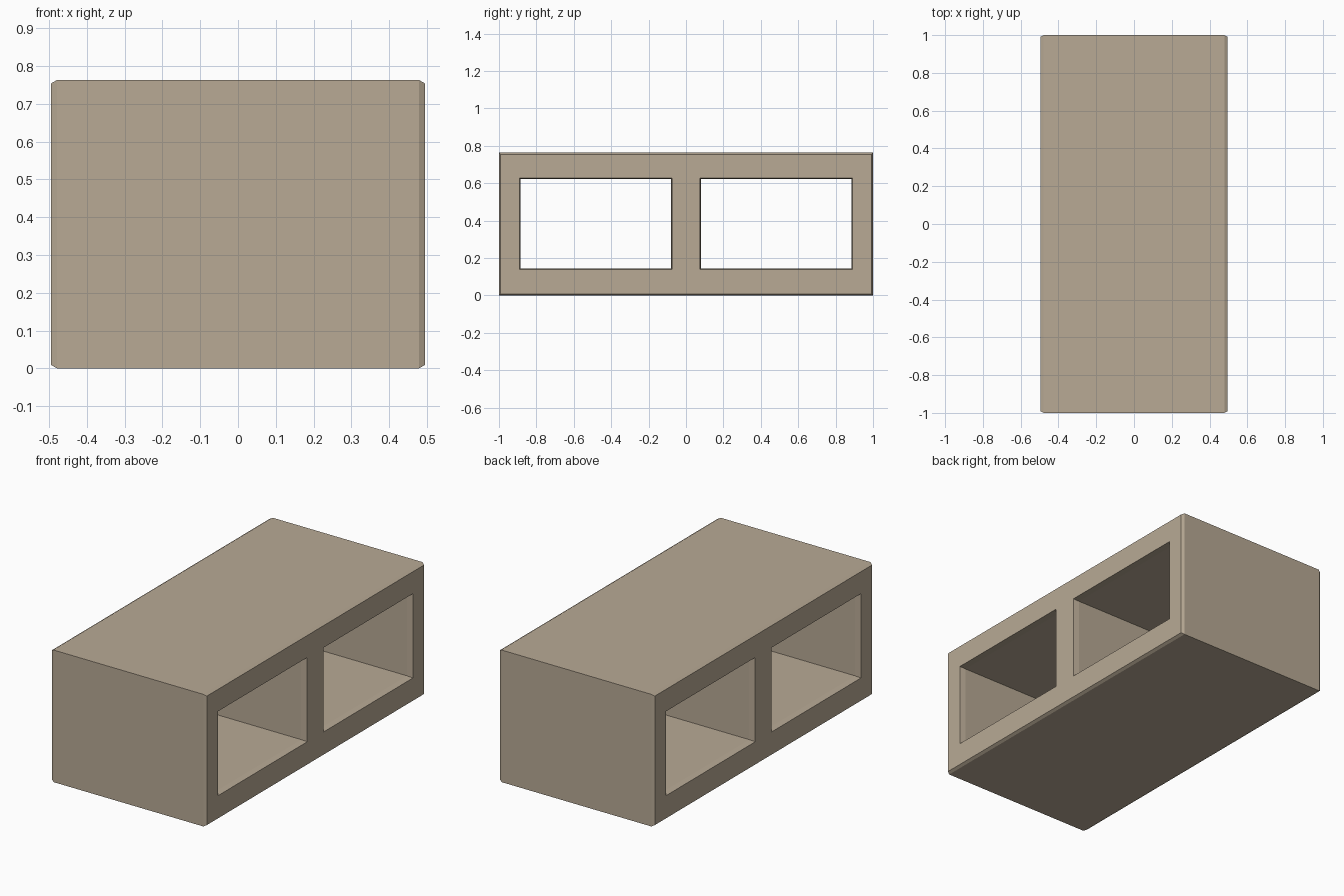
import bpy, bmesh

if "Cube" in bpy.data.objects:
    bpy.data.objects.remove(bpy.data.objects["Cube"])

HX, HY, H = 0.495, 1.0, 0.763

mat = bpy.data.materials.new("tan concrete")
mat.diffuse_color = (0.48, 0.40, 0.30, 1)
mat.use_nodes = True
mat.node_tree.nodes["Principled BSDF"].inputs["Base Color"].default_value = mat.diffuse_color

bm = bmesh.new()


def rect(x, y0, y1, z0, z1):
    return [bm.verts.new((x, y, z)) for y, z in
            ((y0, z0), (y1, z0), (y1, z1), (y0, z1))]


def sleeve(y0, y1, z0, z1, depth, grow):
    """Rectangular tube along x whose two mouths are bevelled by grow."""
    rings = []
    for x, g in ((-HX, grow), (-HX + depth, 0), (HX - depth, 0), (HX, grow)):
        rings.append(rect(x, y0 - g, y1 + g, z0 - g, z1 + g))
    for a, b in zip(rings, rings[1:]):
        for i in range(4):
            j = (i + 1) % 4
            bm.faces.new((a[i], a[j], b[j], b[i]))


# Outer shell and the two through holes
EDGE, LIP = 0.009, 0.005
sleeve(-HY, HY, 0, H, 0.016, -EDGE)
for s in (-1, 1):
    y0, y1 = sorted((s * 0.08, s * 0.885))
    sleeve(y0, y1, 0.145, 0.622, 0.035, LIP)

# End faces: a grid of panels with the hole cells left open
ys = [-HY + EDGE, -0.89, -0.075, 0.075, 0.89, HY - EDGE]
zs = [EDGE, 0.14, 0.627, H - EDGE]
for x in (-HX, HX):
    for i in range(5):
        for k in range(3):
            if k == 1 and i in (1, 3):
                continue
            bm.faces.new(rect(x, ys[i], ys[i + 1], zs[k], zs[k + 1]))

bmesh.ops.remove_doubles(bm, verts=bm.verts[:], dist=0.0005)
bmesh.ops.recalc_face_normals(bm, faces=bm.faces[:])

mesh = bpy.data.meshes.new("hollow_block")
bm.to_mesh(mesh)
bm.free()
mesh.materials.append(mat)
block = bpy.data.objects.new("hollow_block", mesh)
bpy.context.collection.objects.link(block)
